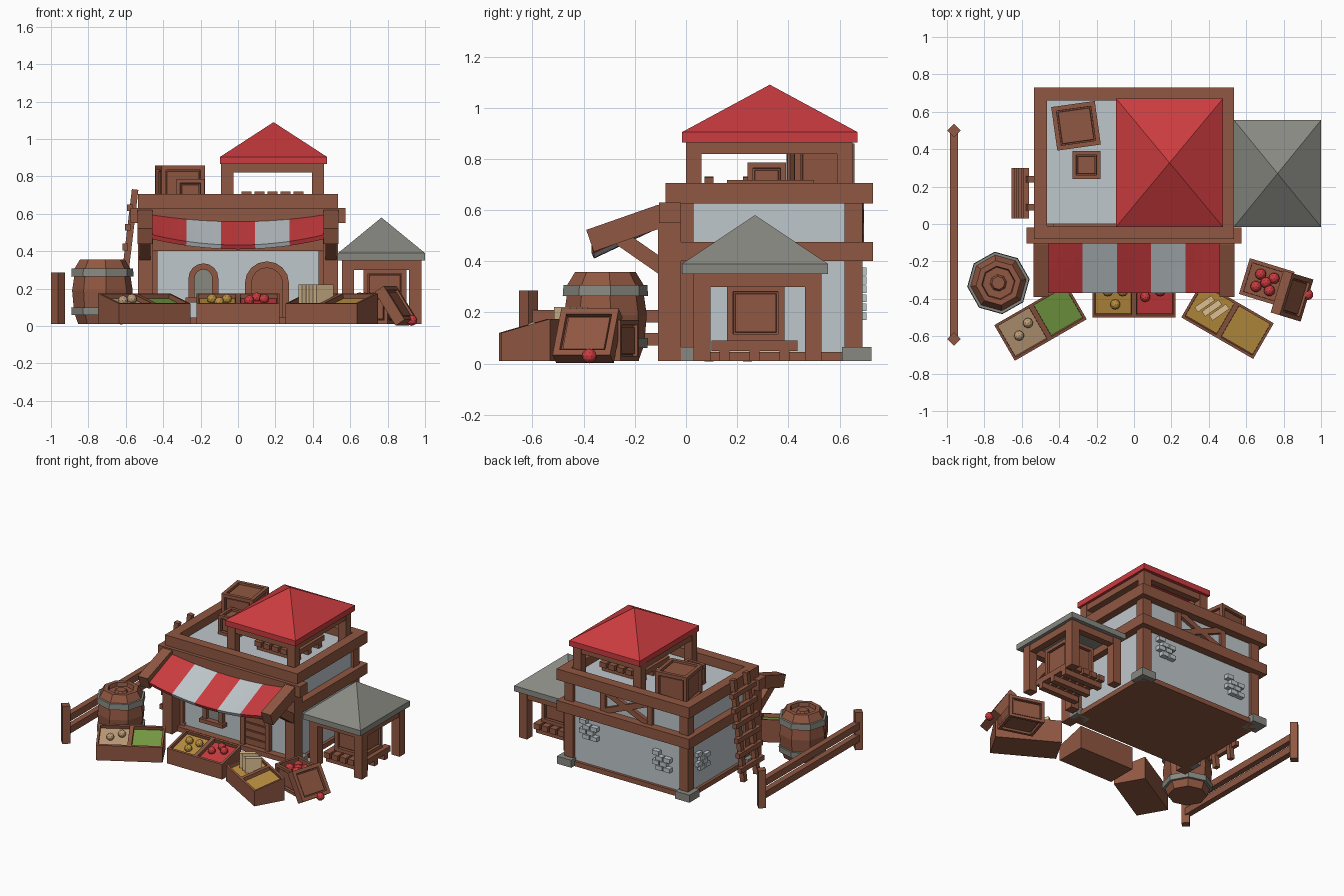
import bpy, bmesh, math
from mathutils import Matrix, Vector

if "Cube" in bpy.data.objects:
    bpy.data.objects.remove(bpy.data.objects["Cube"])

def material(name, r, g, b):
    m = bpy.data.materials.new(name)
    m.diffuse_color = (r, g, b, 1)
    m.use_nodes = True
    m.node_tree.nodes["Principled BSDF"].inputs["Base Color"].default_value = m.diffuse_color
    return m

WOOD = material("brown wood", .28, .096, .054)
RED = material("red", .60, .045, .05)
WHITE = material("pale plaster", .52, .57, .60)
GREY = material("grey slate", .25, .25, .225)
GREEN = material("green", .19, .35, .06)
TAN = material("tan", .52, .34, .19)
GOLD = material("mustard", .50, .28, .05)
CREAM = material("bread", .72, .52, .29)

def finish(name, bm, mats, M=Matrix()):
    bmesh.ops.recalc_face_normals(bm, faces=bm.faces)
    me = bpy.data.meshes.new(name)
    bm.to_mesh(me)
    bm.free()
    for m in mats:
        me.materials.append(m)
    ob = bpy.data.objects.new(name, me)
    ob.matrix_world = M
    bpy.context.collection.objects.link(ob)
    return ob

def place(x, y, z, rz=0, ry=0):
    return (Matrix.Translation((x, y, z)) @ Matrix.Rotation(math.radians(rz), 4, 'Z')
            @ Matrix.Rotation(math.radians(ry), 4, 'Y'))

def boxes(name, mat, *exts, M=Matrix()):
    """One object from boxes given as x0,x1,y0,y1,z0,z1."""
    bm = bmesh.new()
    for x0, x1, y0, y1, z0, z1 in exts:
        T = Matrix.Translation(((x0+x1)/2, (y0+y1)/2, (z0+z1)/2)) @ Matrix.Diagonal((x1-x0, y1-y0, z1-z0, 1))
        bmesh.ops.create_cube(bm, size=1, matrix=T)
    return finish(name, bm, [mat], M)

def ring(name, mat, x0, x1, y0, y1, z0, z1, w):
    return boxes(name, mat, (x0, x1, y0, y0+w, z0, z1), (x0, x1, y1-w, y1, z0, z1),
                 (x0, x0+w, y0+w, y1-w, z0, z1), (x1-w, x1, y0+w, y1-w, z0, z1))

def bar(name, p, q, w, d, mat=WOOD):
    p, q = Vector(p), Vector(q)
    v = q - p
    M = Matrix.Translation((p+q)/2) @ v.to_track_quat('Z', 'Y').to_matrix().to_4x4()
    L = v.length/2
    return boxes(name, mat, (-w/2, w/2, -d/2, d/2, -L, L), M=M)

def roof(name, mat, x0, x1, y0, y1, z0, z1, z2):
    bm = bmesh.new()
    lo, hi = [[bm.verts.new((x, y, z)) for x, y in ((x0, y0), (x1, y0), (x1, y1), (x0, y1))] for z in (z0, z1)]
    top = bm.verts.new(((x0+x1)/2, (y0+y1)/2, z2))
    bm.faces.new(lo)
    for i in range(4):
        j = (i+1) % 4
        bm.faces.new((lo[i], lo[j], hi[j], hi[i]))
        bm.faces.new((hi[i], hi[j], top))
    finish(name, bm, [mat])

def crate(name, sx, sy, sz, M, frame=.03, fill=None):
    """Box with grooved panels; with fill it is open-topped."""
    bm = bmesh.new()
    bmesh.ops.create_cube(bm, size=1, matrix=Matrix.Diagonal((sx, sy, sz, 1)))
    bm.normal_update()
    for f in [f for f in bm.faces if f.calc_area() > .02 or sx > .1]:
        up = f.normal.z > .9
        bmesh.ops.inset_individual(bm, faces=[f], thickness=frame, depth=0)
        deep = .04 if fill and up else .02
        bmesh.ops.inset_individual(bm, faces=[f], thickness=.001, depth=-deep)
        if not (fill and up):
            bmesh.ops.inset_individual(bm, faces=[f], thickness=.008, depth=0)
            bmesh.ops.inset_individual(bm, faces=[f], thickness=.003, depth=.010)
    finish(name, bm, [WOOD], M)

def ball(name, mat, r, M):
    bm = bmesh.new()
    bmesh.ops.create_icosphere(bm, subdivisions=2, radius=r)
    finish(name, bm, [mat], M)

# main building: walls, base, posts, bands
boxes("plaster_walls", WHITE, (-.48, .48, 0, .67, .02, .645))
boxes("base_sill", WOOD, (-.5, .5, -.05, .69, .01, .045))
for s in (-1, 1):
    x0, x1 = sorted((s*.43, s*.50))
    boxes("corner_posts", WOOD, (x0, x1, -.02, .03, .01, .63), (x0, x1, .62, .69, .01, .63))
    a, b = sorted((s*.455, s*.535))
    boxes("front_post", WOOD, (a, b, -.11, -.02, .01, .62))
    a, b = sorted((s*.42, s*.535))
    boxes("corner_stones", GREY, (a, b, .61, .725, .01, .065), (a, b-.001, -.02, .05, .01, .065))
ring("lower_band", WOOD, -.535, .535, -.03, .73, .40, .475, .07)
ring("upper_band", WOOD, -.535, .535, -.08, .73, .625, .705, .07)
boxes("front_beam", WOOD, (-.575, .575, -.105, -.02, .55, .63))
for s in (-1, 1):
    bar("back_cross_brace", (-s*.17, .675, .48), (s*.17, .675, .62), .04, .04)
    boxes("back_stud", WOOD, (s*.19-.02, s*.19+.02, .66, .692, .47, .63))

# exposed brick patches
def bricks(M):
    rows = [(-.06, -.05), (0, -.05), (-.03, -.015), (.03, -.015), (-.06, .02), (0, .02), (.03, .055)]
    boxes("brick_patch", WHITE, *[(x, x+.052, -.02, .03, z, z+.03) for x, z in rows], M=M)
bricks(place(.29, .675, .29))
bricks(place(-.3, .675, .22))
bricks(place(-.475, .5, .22, 90))

# arched door and window
def arch(name, cx, r, w, zb, zc, y, panel):
    n = 8
    def prof(q):
        return ([(cx+q, zb)] + [(cx+q*math.cos(math.pi*i/n), zc+q*math.sin(math.pi*i/n)) for i in range(n+1)]
                + [(cx-q, zb)])
    o, i = prof(r), prof(r-w)
    for nm, polys, mat, yy in ((name+"_frame", [(o[k], o[k+1], i[k+1], i[k]) for k in range(n+2)], WOOD, y),
                               (name+"_panel", [i], panel, y+.02)):
        bm = bmesh.new()
        for p in polys:
            bm.faces.new([bm.verts.new((x, yy, z)) for x, z in p])
        bmesh.ops.remove_doubles(bm, verts=bm.verts, dist=1e-5)
        ext = bmesh.ops.extrude_face_region(bm, geom=bm.faces[:])
        bmesh.ops.translate(bm, vec=(0, .01-yy, 0), verts=[v for v in ext["geom"] if isinstance(v, bmesh.types.BMVert)])
        finish(nm, bm, [mat])
arch("door", .155, .118, .035, .02, .228, -.03, WOOD)
boxes("door_planks", WOOD, *[(.075, .235, -.018, 0, z, z+.045) for z in (.05, .105, .16, .215)])
arch("window", -.185, .08, .033, .15, .255, -.03, GREY)
boxes("window_sill", WOOD, (-.28, -.09, -.05, 0, .125, .152))

# striped sagging awning with arms and braces
bm = bmesh.new()
NX, NY = 20, 4
def awn(i, j):
    u, v = -1+2*i/NX, j/NY
    sag = (1-u*u)*(.035+.02*v)
    return (u*.458, -.09-.28*v, .60-.112*v-sag)
g = [[bm.verts.new(awn(i, j)) for j in range(NY+1)] for i in range(NX+1)]
for i in range(NX):
    for j in range(NY):
        f = bm.faces.new((g[i][j], g[i][j+1], g[i+1][j+1], g[i+1][j]))
        f.material_index = (i*5//NX) % 2
awning = finish("awning", bm, [RED, WHITE])
sol = awning.modifiers.new("thickness", 'SOLIDIFY')
sol.thickness, sol.offset = .025, -1
for s in (-1, 1):
    bar("awning_arm", (s*.497, -.095, .578), (s*.497, -.375, .48), .078, .09)
    bar("awning_brace", (s*.497, -.09, .375), (s*.497, -.27, .50), .06, .06)

# rooftop pavilion
boxes("pavilion_posts", WOOD, *[(x, x+.065, y, y+.06, .64, .865) for x in (-.09, .395) for y in (0, .59)])
ring("pavilion_beams", WOOD, -.085, .455, .005, .645, .82, .867, .05)
roof("pavilion_roof", RED, -.095, .475, -.015, .67, .865, .905, 1.09)

def pallet(name, x0, x1, y0, y1, z0, z1):
    h, n = (z1-z0)/2, 5
    st = (x1-x0)/(n-.25)
    boxes(name, WOOD, *[(x0+k*st, x0+k*st+st*.75, y0, y1, z0+h, z1) for k in range(n)],
          *[(x0, x1, y, y+.04, z0, z0+h) for y in (y0+.03, (y0+y1)/2-.02, y1-.07)])
pallet("rooftop_pallet", .02, .35, .16, .50, .645, .718)
crate("large_rooftop_crate", .235, .235, .215, place(-.31, .525, .752, 8), .035)
crate("small_rooftop_crate", .15, .15, .14, place(-.255, .315, .715), .03)

# side shelter
roof("shelter_roof", GREY, .535, 1.0, -.015, .555, .35, .39, .58)
boxes("shelter_posts", WOOD, *[(x, x+.065, y, y+.065, .01, .35) for x in (.555, .915) for y in (.03, .465)])
ring("shelter_beams", WOOD, .56, .975, .035, .525, .30, .352, .05)
pallet("shelter_pallet", .62, .93, .10, .435, .01, .09)
crate("shelter_crate", .23, .225, .215, place(.785, .272, .198), .035)

# barrel, turned with eight sides
prof = [(.13, .01), (.148, .06), (.166, .06), (.168, .10), (.155, .10), (.163, .19), (.152, .265), (.168, .265),
        (.165, .308), (.15, .308), (.12, .357), (.09, .357), (.085, .33), (.045, .33), (.035, .345)]
bm = bmesh.new()
rows = [[bm.verts.new((r*math.cos(k*math.pi/4), r*math.sin(k*math.pi/4), z)) for k in range(8)] for r, z in prof]
for i in range(len(rows)-1):
    for k in range(8):
        f = bm.faces.new((rows[i][k], rows[i][k-1], rows[i+1][k-1], rows[i+1][k]))
        f.material_index = int(i in (1, 2, 3, 6, 7, 8))
bm.faces.new(rows[0])
bm.faces.new(rows[-1])
finish("barrel", bm, [WOOD, GREY], place(-.725, -.315, 0, 7))

# fence
for y in (.5, -.615):
    boxes("fence_post", WOOD, (-.026, .026, -.026, .026, .01, .285), M=place(-.962, y, 0, 45))
boxes("fence_rails", WOOD, *[(-.983, -.941, -.61, .5, z, z+.05) for z in (.07, .16)])

# ladder leaning on the left wall
for y in (.09, .24):
    bar("ladder_rail", (-.635, y, .01), (-.55, y, .73), .035, .035)
for k in range(6):
    z = .09+k*.105
    x = -.647+.118*z
    boxes("ladder_rung", WOOD, (x-.018, x+.012, .03, .30, z, z+.035))

# sloping produce trays with two compartments each
def tray(name, M, left, right):
    bm = bmesh.new()
    sec = [(-.11, .01), (.11, .01), (.11, .175), (-.11, .12)]
    c = [[bm.verts.new((x, y, z)) for y, z in sec] for x in (-.222, 0, .222)]
    bm.faces.new(c[0])
    bm.faces.new(c[2])
    tops = []
    for i in (0, 1):
        for k in range(4):
            f = bm.faces.new((c[i][k], c[i][(k+1) % 4], c[i+1][(k+1) % 4], c[i+1][k]))
            if k == 2:
                tops.append(f)
    bmesh.ops.recalc_face_normals(bm, faces=bm.faces)
    for i, f in enumerate(tops):
        bmesh.ops.inset_individual(bm, faces=[f], thickness=.02, depth=0)
        bmesh.ops.inset_individual(bm, faces=[f], thickness=.001, depth=-.025)
        f.material_index = i+1
    finish(name, bm, [WOOD, left, right], M)
def produce(name, mat, M, pts):
    for x, y in pts:
        ball(name, mat, .027, M @ Matrix.Translation((x, y, .138+.25*y)))
ML, MC, MR = place(-.5, -.525, 0, 30), place(0, -.39, 0), place(.5, -.515, 0, -30)
tray("left_tray", ML, TAN, GREEN)
tray("middle_tray", MC, GOLD, RED)
tray("right_tray", MR, GOLD, GOLD)
produce("potato", TAN, ML, [(-.06, .03), (-.135, -.005)])
produce("yellow_fruit", GOLD, MC, [(-.14, .03), (-.06, .03), (-.10, -.04)])
produce("tomato", RED, MC, [(.06, 0), (.14, .03), (.1, .06)])
for k in range(3):
    boxes("bread_slice", CREAM, (-.055, .055, -.016, .016, -.055, .05),
          M=MR @ place(-.15+.045*k, .015, .172, 65))

# tomato crate, leaning crate and loose tomato
MT = place(.71, -.315, .09, -17)
crate("tomato_crate", .25, .20, .16, MT, .028, fill=RED)
for x, y in ((-.05, -.035), (-.045, .035), (.03, .035), (.025, -.035), (-.005, 0)):
    ball("crate_tomato", RED, .03, MT @ Matrix.Translation((x, y, .06)))
crate("leaning_crate", .06, .235, .215, place(.845, -.385, .108, -17, -33), .035)
ball("loose_tomato", RED, .029, place(.93, -.378, .03))
